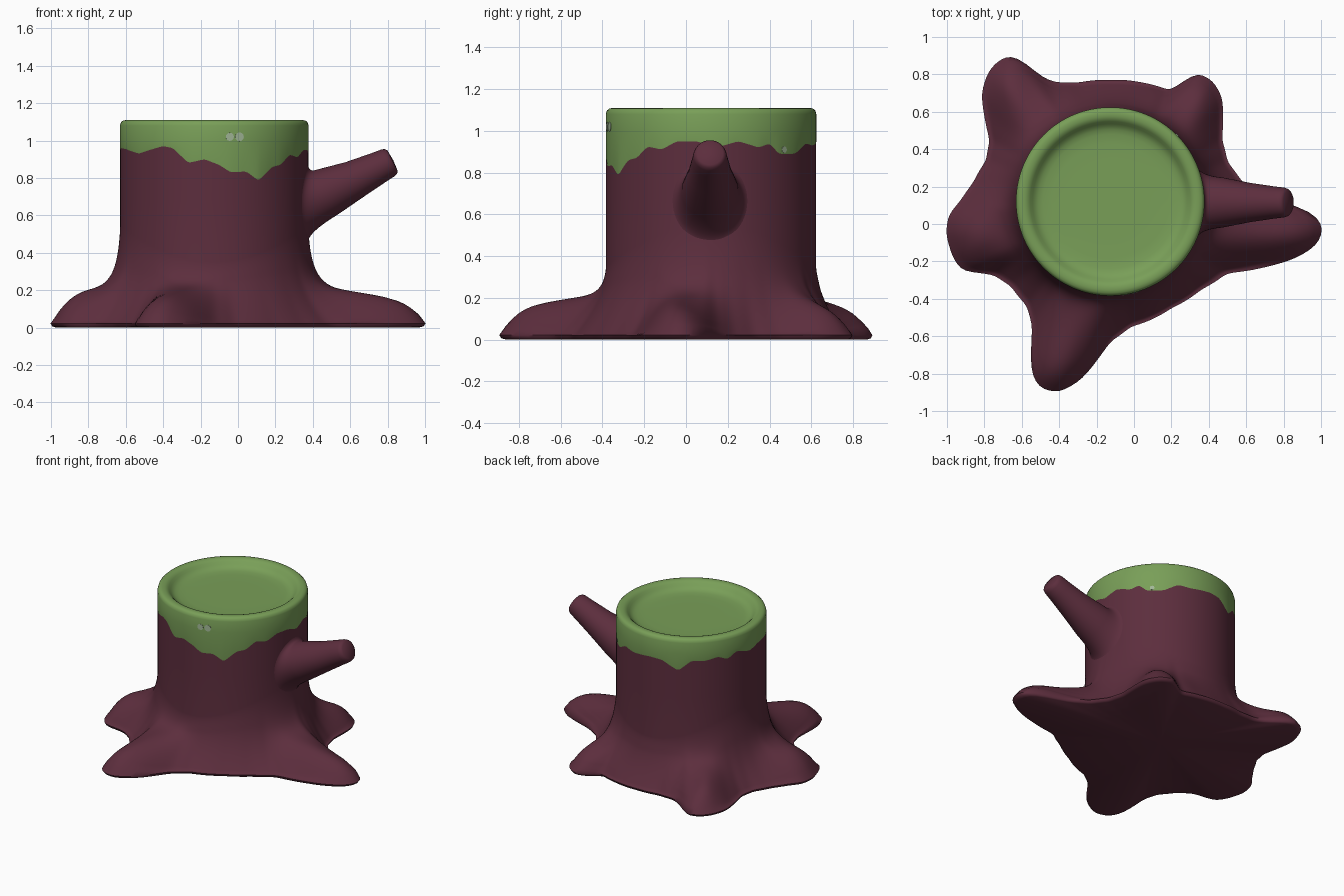
import bpy, math
from mathutils import Vector

if "Cube" in bpy.data.objects:
    bpy.data.objects.remove(bpy.data.objects["Cube"])

CX, CY, RT, N = -0.127, 0.12, 0.503, 240


def material(name, col):
    m = bpy.data.materials.new(name)
    m.diffuse_color = (*col, 1)
    m.use_nodes = True
    m.node_tree.nodes["Principled BSDF"].inputs["Base Color"].default_value = m.diffuse_color
    return m


BARK = material("dark red bark", (0.108, 0.027, 0.047))
MOSS = material("moss green", (0.190, 0.345, 0.097))
PALE = material("pale grey green", (0.36, 0.47, 0.31))


def finish(ob, mat, angle=50):
    ob.data.materials.clear()
    ob.data.materials.append(mat)
    bpy.ops.object.select_all(action='DESELECT')
    ob.select_set(True)
    bpy.context.view_layer.objects.active = ob
    bpy.ops.object.shade_smooth_by_angle(angle=math.radians(angle))


def loft(name, rings, mat, start=None, end=None):
    """Skin closed rings; start/end are optional cap centre points."""
    n = len(rings[0])
    verts = [v for ring in rings for v in ring]
    faces = []
    for i in range(len(rings) - 1):
        for j in range(n):
            k = (j + 1) % n
            faces.append((i*n + j, i*n + k, i*n + n + k, i*n + n + j))
    if start:
        verts.append(start)
        faces += [(len(verts) - 1, (j + 1) % n, j) for j in range(n)]
    if end:
        verts.append(end)
        o = (len(rings) - 1) * n
        faces += [(len(verts) - 1, o + j, o + (j + 1) % n) for j in range(n)]
    me = bpy.data.meshes.new(name)
    me.from_pydata(verts, [], faces)
    ob = bpy.data.objects.new(name, me)
    bpy.context.collection.objects.link(ob)
    finish(ob, mat)
    return ob


def sample(pairs):
    """Sample a periodic (degrees, value) curve at N even angles."""
    p = sorted(pairs)
    p = [(p[-1][0] - 360, p[-1][1])] + p + [(p[0][0] + 360, p[0][1])]
    out = []
    for j in range(N):
        a = 360 * j / N
        for (a0, v0), (a1, v1) in zip(p, p[1:]):
            if a0 <= a <= a1 and a1 > a0:
                out.append(v0 + (v1 - v0) * (a - a0) / (a1 - a0))
                break
    return out


def smooth(vals, passes):
    for _ in range(passes):
        vals = [(vals[j-1] + 2*vals[j] + vals[(j+1) % N]) / 4 for j in range(N)]
    return vals


def pt(j, r, z):
    a = 2 * math.pi * j / N
    return (CX + r * math.cos(a), CY + r * math.sin(a), z)


# Footprint of the root skirt, seen from above
outline = [(-.66, .902), (-.58, .867), (-.51, .79), (-.42, .755), (-.3, .755),
           (-.13, .77), (.05, .755), (.2, .71), (.28, .775), (.34, .808),
           (.42, .765), (.47, .68), (.475, .55), (.47, .45), (.5, .33), (.58, .22),
           (.72, .13), (.86, .1), (.96, .06), (1.015, -.02), (.98, -.11),
           (.87, -.18), (.7, -.23), (.5, -.26), (.36, -.35), (.2, -.45),
           (-.02, -.55), (-.13, -.63), (-.2, -.73), (-.28, -.83), (-.4, -.9),
           (-.5, -.88), (-.55, -.8), (-.55, -.7), (-.54, -.55), (-.57, -.44),
           (-.66, -.33), (-.75, -.27), (-.83, -.26), (-.92, -.25), (-.967, -.18),
           (-1.005, -.05), (-.99, .05), (-.93, .12), (-.86, .22), (-.79, .34),
           (-.77, .45), (-.8, .58), (-.815, .7), (-.78, .81), (-.73, .87)]
R = smooth(sample([(math.degrees(math.atan2(y - CY, x - CX)) % 360,
                    math.hypot(x - CX, y - CY)) for x, y in outline]), 2)
edge = [Vector(pt(j, R[j], 0)) for j in range(N)]
roots = [Vector((x - CX, y - CY, 0)).normalized() for x, y in
         [(-.68, .88), (.36, .79), (.98, -.03), (-.42, -.87), (-.97, -.08)]]


def skirt_height(j, t):
    """Root ridges are domed, valleys slope, and both flow into the trunk."""
    e = (R[j] - RT) * t
    p = Vector(pt(j, RT + e, 0))
    d = min((p - q).length for q in edge)
    u = min(d / 0.22, 1)
    ridge = 0.2 * (1 - (1 - u) ** 2) ** 0.8
    valley = 0.2 * (1 - t)
    v = p - Vector((CX, CY, 0))
    near = min(v.cross(a).length if v.dot(a) > 0 else 9 for a in roots)
    w = math.exp(-(near / 0.2) ** 4)
    body = valley + (ridge - valley) * w
    body += (0.2 - body) * max(0, 1 - t * 8)
    lift = 0.15 + 0.2 * (v.x / v.length) ** 2
    fillet = lift * math.exp(-(e / 0.03) ** 0.7) * (1 - t ** 3)
    return max(body + fillet, 0.022)


# Lower edge of the moss: (degrees round the trunk, height)
drip = sample([(3, .92), (15, .95), (27, .92), (34, .94), (40, .89), (53, .89),
               (64, .94), (74, .93), (92, .945), (102, .94), (115, .875),
               (125, .95), (135, .945), (146, .965), (154, .935), (162, .975),
               (176, .94), (187, .96), (200, .955), (217, .93), (237, .97),
               (244, .96), (254, .88), (264, .90), (273, .87), (280, .83),
               (290, .835), (298, .785), (308, .86), (315, .87), (323, .925),
               (332, .91), (341, .95), (352, .95)])
drip = smooth(drip, 1)

# Trunk with roots
STEPS = 28
rings = [[pt(j, R[j] * 0.965, 0) for j in range(N)],
         [pt(j, R[j] * 0.99, 0.007) for j in range(N)]]
for i in range(STEPS + 1):
    t = (1 - i / STEPS) ** 1.7
    z = smooth([skirt_height(j, t) for j in range(N)], 12)
    rings.append([pt(j, RT + (R[j] - RT) * t, z[j]) for j in range(N)])
rings.append([pt(j, RT, 0.68) for j in range(N)])
rings.append([pt(j, RT, drip[j]) for j in range(N)])
loft("trunk_and_roots", rings, BARK, start=(CX, CY, 0))

# Moss cap with rounded rim and a shallow dish on top
rings = [[pt(j, RT, drip[j]) for j in range(N)],
         [pt(j, RT + .001, drip[j] + .006) for j in range(N)]]
for r, z in [(.504, 1.0), (.504, 1.08), (.499, 1.097), (.489, 1.106), (.473, 1.11),
             (.455, 1.109), (.44, 1.104), (.428, 1.094), (.415, 1.08),
             (.402, 1.068), (.385, 1.059), (.36, 1.053), (.31, 1.05), (.2, 1.05)]:
    rings.append([pt(j, r, z) for j in range(N)])
loft("moss_cap", rings, MOSS, end=(CX, CY, 1.05))

# Broken branch; its base ring lies on the trunk and curves out into the stub
axis = Vector((.89, 0, .45)).normalized()
side = Vector((0, 1, 0))
up = axis.cross(side)
M = 48
angles = [2 * math.pi * k / M for k in range(M)]
BY = .115


def on_trunk(ry, rz, z, out):
    ring = []
    for f in angles:
        y = BY + ry * math.cos(f)
        ring.append(Vector((CX + math.sqrt(RT**2 - (y - CY)**2) + out, y,
                            z + rz * math.sin(f))))
    return ring


def tube(x, z, r):
    c = Vector((x, BY, z))
    return [c + r * (math.cos(f) * side + math.sin(f) * up) for f in angles]


base, bend, neck = (on_trunk(.185, .205, .665, -.002), on_trunk(.145, .16, .673, .006),
                    tube(.47, .722, .134))
rings = []
for i in range(9):
    t = i / 8
    rings.append([tuple(a * (1-t)**2 + b * 2*t*(1-t) + c * t*t)
                  for a, b, c in zip(base, bend, neck)])
for x, z, r in [(.62, .79, .105), (.75, .855, .086), (.80, .88, .080),
                (.817, .889, .074), (.826, .893, .062)]:
    rings.append([tuple(p) for p in tube(x, z, r)])
loft("branch_stub", rings, BARK, end=(.83, BY, .895))

# Little pale flecks on the moss
for deg, z, rad in [(279.5, 1.02, .022), (285.5, 1.02, .024), (44, .91, .016)]:
    a = math.radians(deg)
    bpy.ops.mesh.primitive_cylinder_add(
        vertices=12, radius=rad, depth=0.006,
        location=(CX + .503 * math.cos(a), CY + .503 * math.sin(a), z),
        rotation=(0, math.pi / 2, a))
    ob = bpy.context.object
    ob.name = "pale_fleck"
    finish(ob, PALE)
